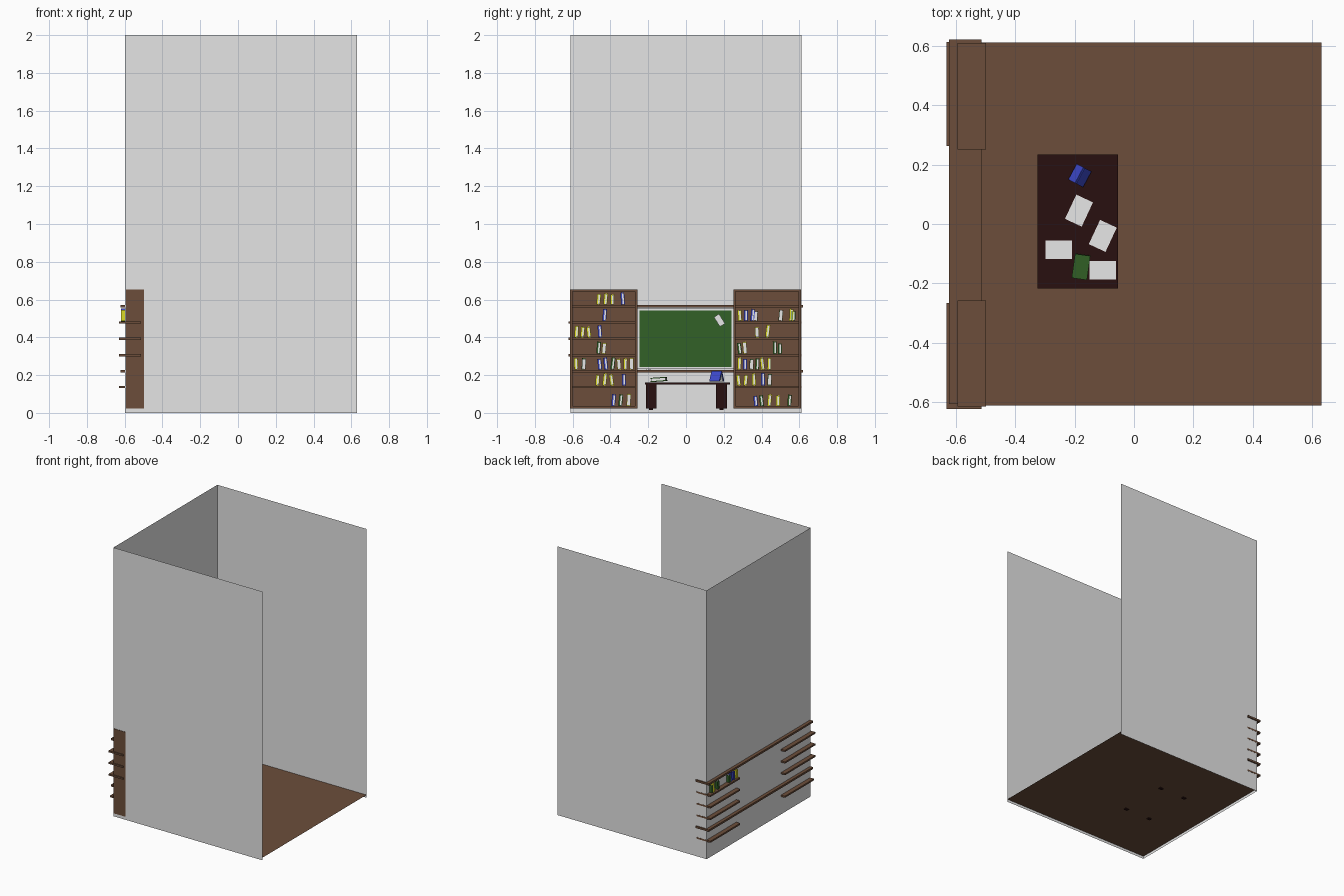
import bpy, bmesh, random
from math import radians
from mathutils import Matrix, Vector

if "Cube" in bpy.data.objects:
    bpy.data.objects.remove(bpy.data.objects["Cube"])

random.seed(4)


def material(name, rgb):
    m = bpy.data.materials.new(name)
    m.diffuse_color = (*rgb, 1)
    m.use_nodes = True
    m.node_tree.nodes["Principled BSDF"].inputs["Base Color"].default_value = m.diffuse_color
    return m


WALL = material("wall_white", (.78, .78, .78))
WOOD = material("brown_wood", (.15, .076, .043))
DARK = material("dark_wood", (.022, .005, .005))
GREEN = material("green", (.032, .12, .02))
BLUE = material("blue", (.045, .065, .58))
YELLOW = material("yellow", (.75, .75, .02))
WHITE = material("paper_white", (.8, .8, .8))


def build(name, parts, loc=(0, 0, 0), rot=(0, 0, 0)):
    """One object from boxes given as (low corner, high corner, material)."""
    bm = bmesh.new()
    mats = []
    for lo, hi, mat in parts:
        if mat not in mats:
            mats.append(mat)
        lo, hi = Vector(lo), Vector(hi)
        mtx = Matrix.Translation((lo + hi) / 2) @ Matrix.Diagonal((*(hi - lo), 1))
        n = len(bm.faces)
        bmesh.ops.create_cube(bm, size=1, matrix=mtx)
        bm.faces.ensure_lookup_table()
        for f in bm.faces[n:]:
            f.material_index = mats.index(mat)
    me = bpy.data.meshes.new(name)
    bm.to_mesh(me)
    bm.free()
    for m in mats:
        me.materials.append(m)
    ob = bpy.data.objects.new(name, me)
    ob.location = loc
    ob.rotation_euler = [radians(a) for a in rot]
    bpy.context.collection.objects.link(ob)
    return ob


def plane(name, corners, mat):
    me = bpy.data.meshes.new(name)
    me.from_pydata(corners, [], [(0, 1, 2, 3)])
    me.materials.append(mat)
    bpy.context.collection.objects.link(bpy.data.objects.new(name, me))


# Room: three walls, open on the right, with the floor just above their base
X0, X1, Y = -.598, .63, .611
plane("floor", [(X0, -Y, .02), (X1, -Y, .02), (X1, Y, .02), (X0, Y, .02)], WOOD)
plane("left_wall", [(X0, Y, 0), (X0, -Y, 0), (X0, -Y, 2), (X0, Y, 2)], WALL)
plane("front_wall", [(X0, -Y, 0), (X1, -Y, 0), (X1, -Y, 2), (X0, -Y, 2)], WALL)
plane("back_wall", [(X1, Y, 0), (X0, Y, 0), (X0, Y, 2), (X1, Y, 2)], WALL)

# Bookcases: back, sides, top and bottom
F, B, T = -.497, -.594, .012
for side, a, b in (("front", -.614, -.257), ("back", .251, .608)):
    build(side + "_bookcase", [
        ((B, a, .024), (B + .005, b, .654), WOOD),
        ((B, a, .024), (F, a + T, .654), WOOD),
        ((B, b - T, .024), (F, b, .654), WOOD),
        ((B, a, .642), (F, b, .654), WOOD),
        ((B, a, .024), (F, b, .036), WOOD)])

# Shelves pass through the left wall; two run the full length
for z in (.565, .22):
    build("long_shelf", [((-.622, -.606, z - .007), (-.513, .62, z + .007), WOOD)])
for z in (.478, .392, .305, .137):
    start = -.605 if z < .2 else -.622
    build("front_shelf", [((-.63, start, z - .006), (-.513, -.265, z + .006), WOOD)])
    build("back_shelf", [((-.63, .262, z - .006), (-.513, .612, z + .006), WOOD)])

# Chalkboard with white frame, eraser and chalk
build("chalkboard_frame", [((-.597, -.257, .233), (-.59, .251, .556), WHITE)])
build("chalkboard", [((-.592, -.246, .243), (-.586, .241, .543), GREEN)])
build("board_note", [((-.004, -.016, -.03), (.006, .016, .03), WHITE)],
      (-.582, .177, .49), (32, 0, 0))
for y in (-.205, -.19):
    build("chalk", [((-.004, -.006, 0), (.004, .006, .007), WHITE)], (-.54, y, .227))

# Books: two coloured boards and a spine around white pages
COLORS = {"Y": YELLOW, "B": BLUE, "G": GREEN, "W": YELLOW}


def book(y, z, kind, depth):
    c, h = COLORS[kind], random.uniform(.054, .066)
    p, t = (.008, .003) if kind == "W" else (.004, .008)
    if kind == "W":
        c = random.choice((GREEN, YELLOW))
    x0 = -.525 - depth
    build("book", [
        ((x0 + .003, -p, .002), (-.529, p, h - .003), WHITE),
        ((x0, -p - t, 0), (-.525, -p, h), c),
        ((x0, p, 0), (-.525, p + t * .5, h), c),
        ((x0, -p, 0), (x0 + .003, p, h), c)],
        (0, y, z), (random.uniform(-7, 7), 0, 0))


# Each row: base height, book depth, (position along the shelf, colour)
ROWS = [
    (.573, .062, "-.463Y -.426Y -.389Y -.331B"),
    (.486, .062, "-.431B"),
    (.400, .062, "-.579Y -.548Y -.510Y -.452B"),
    (.313, .062, "-.463G -.436W"),
    (.229, .062, "-.579Y -.542W -.452B -.420B -.389G -.352W -.320Y -.288W"),
    (.145, .062, "-.468Y -.431Y -.389Y -.326B"),
    (.036, .062, "-.384B -.347G -.304W"),
    (.486, .095, ".288Y .320B .352B .368W .500W .558Y .570G"),
    (.400, .062, ".378W .431Y"),
    (.313, .062, ".288G .315W .474G .500G"),
    (.229, .062, ".283Y .315B .347W .378G .410Y .442Y"),
    (.145, .062, ".283Y .315Y .362Y .410B .442W"),
    (.036, .062, ".373B .405G .442Y .489Y .548G"),
]
for z, depth, row in ROWS:
    for item in row.split():
        book(float(item[:-1]), z, item[-1], depth)

# Desk: slab top on four square legs with small feet through the floor
build("desk_top", [((-.325, -.217, .15), (-.053, .234, .16), DARK)])
for x in (-.292, -.086):
    for y in (-.185, .188):
        build("desk_leg", [((x - .028, y - .028, .022), (x + .028, y + .028, .15), DARK),
                           ((x - .014, y - .01, .014), (x + .014, y + .01, .022), DARK)])

# Loose papers on the desk
for x, y, a in ((-.185, .045, 65), (-.105, -.04, 65), (-.253, -.087, 0), (-.105, -.155, 0)):
    build("paper", [((-.045, -.031, 0), (.045, .031, .0015), WHITE)], (x, y, .1605), (0, 0, a))

# Green book lying flat
build("lying_green_book", [
    ((-.026, -.041, 0), (.026, .041, .005), GREEN),
    ((-.023, -.038, .005), (.024, .038, .017), WHITE),
    ((-.026, -.041, .017), (.026, .041, .022), GREEN),
    ((-.026, -.041, 0), (-.022, .041, .022), GREEN)], (-.178, -.143, .166), (4, 0, -8))

# Blue book standing, opened like a tent
for s in (-1, 1):
    build("tent_book_half", [
        ((-.03, -.003, -.058), (.03, .003, 0), BLUE),
        ((-.027, -s * .009 if s > 0 else .003, -.055),
         (.027, -.003 if s > 0 else .009, -.004), WHITE)],
        (-.182, .163, .22), (s * 26, 0, 62))
